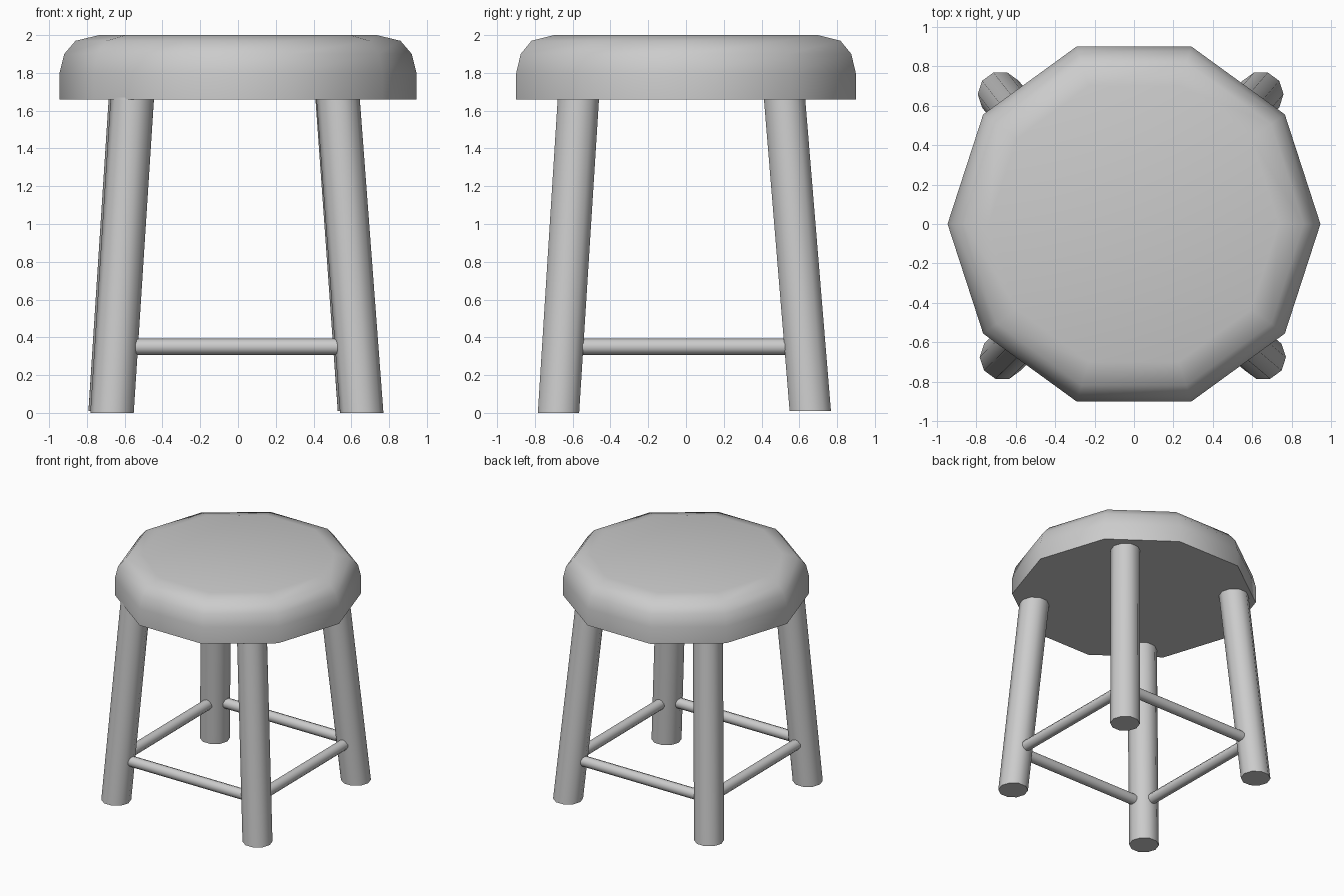
import bpy, bmesh, math
from mathutils import Vector

if "Cube" in bpy.data.objects:
    bpy.data.objects.remove(bpy.data.objects["Cube"])

SIDES = 10


def loft(name, rings):
    """Skin a list of equal-length point rings and cap both ends."""
    bm = bmesh.new()
    loops = [[bm.verts.new(p) for p in ring] for ring in rings]
    for a, b in zip(loops, loops[1:]):
        for i in range(SIDES):
            j = (i + 1) % SIDES
            bm.faces.new((a[i], a[j], b[j], b[i]))
    bm.faces.new(loops[0][::-1])
    bm.faces.new(loops[-1])
    bmesh.ops.recalc_face_normals(bm, faces=bm.faces)
    mesh = bpy.data.meshes.new(name)
    bm.to_mesh(mesh)
    bm.free()
    obj = bpy.data.objects.new(name, mesh)
    bpy.context.collection.objects.link(obj)
    bpy.ops.object.select_all(action='DESELECT')
    obj.select_set(True)
    bpy.context.view_layer.objects.active = obj
    bpy.ops.object.shade_smooth_by_angle(angle=math.radians(40))
    return obj


def ring(center, r, u=Vector((1, 0, 0)), v=Vector((0, 1, 0))):
    c = Vector(center)
    return [c + r * (math.cos(t) * u + math.sin(t) * v)
            for t in (2 * math.pi * i / SIDES for i in range(SIDES))]


# Seat: ten-sided disc with a rounded top edge
profile = [(0.945, 1.66), (0.945, 1.80), (0.92, 1.90), (0.86, 1.97), (0.735, 2.0)]
loft("seat", [ring((0, 0, z), r) for r, z in profile])

# Splayed legs: foot centre, foot height, centre under the seat
legs = {
    "front_left": ((-0.667, -0.675, 0.0), (-0.56, -0.57, 1.66)),
    "front_right": ((0.655, -0.675, 0.0), (0.53, -0.57, 1.66)),
    "back_right": ((0.643, 0.658, 0.01), (0.525, 0.522, 1.66)),
    "back_left": ((-0.677, 0.658, 0.01), (-0.57, 0.522, 1.66)),
}
for name, (foot, top) in legs.items():
    foot, top = Vector(foot), Vector(top)
    loft(name + "_leg", [ring(foot, 0.115), ring(foot.lerp(top, 1.03), 0.115)])


# Rungs joining neighbouring legs
def leg_point(name, z):
    a, b = (Vector(p) for p in legs[name])
    return a.lerp(b, (z - a.z) / (b.z - a.z))


def rung(name, start, end):
    a, b = leg_point(start, 0.35), leg_point(end, 0.35)
    up = Vector((0, 0, 1))
    side = (b - a).normalized().cross(up)
    loft(name, [ring(a, 0.043, up, side), ring(b, 0.043, up, side)])


rung("front_rung", "front_left", "front_right")
rung("right_rung", "front_right", "back_right")
rung("back_rung", "back_right", "back_left")
rung("left_rung", "back_left", "front_left")
